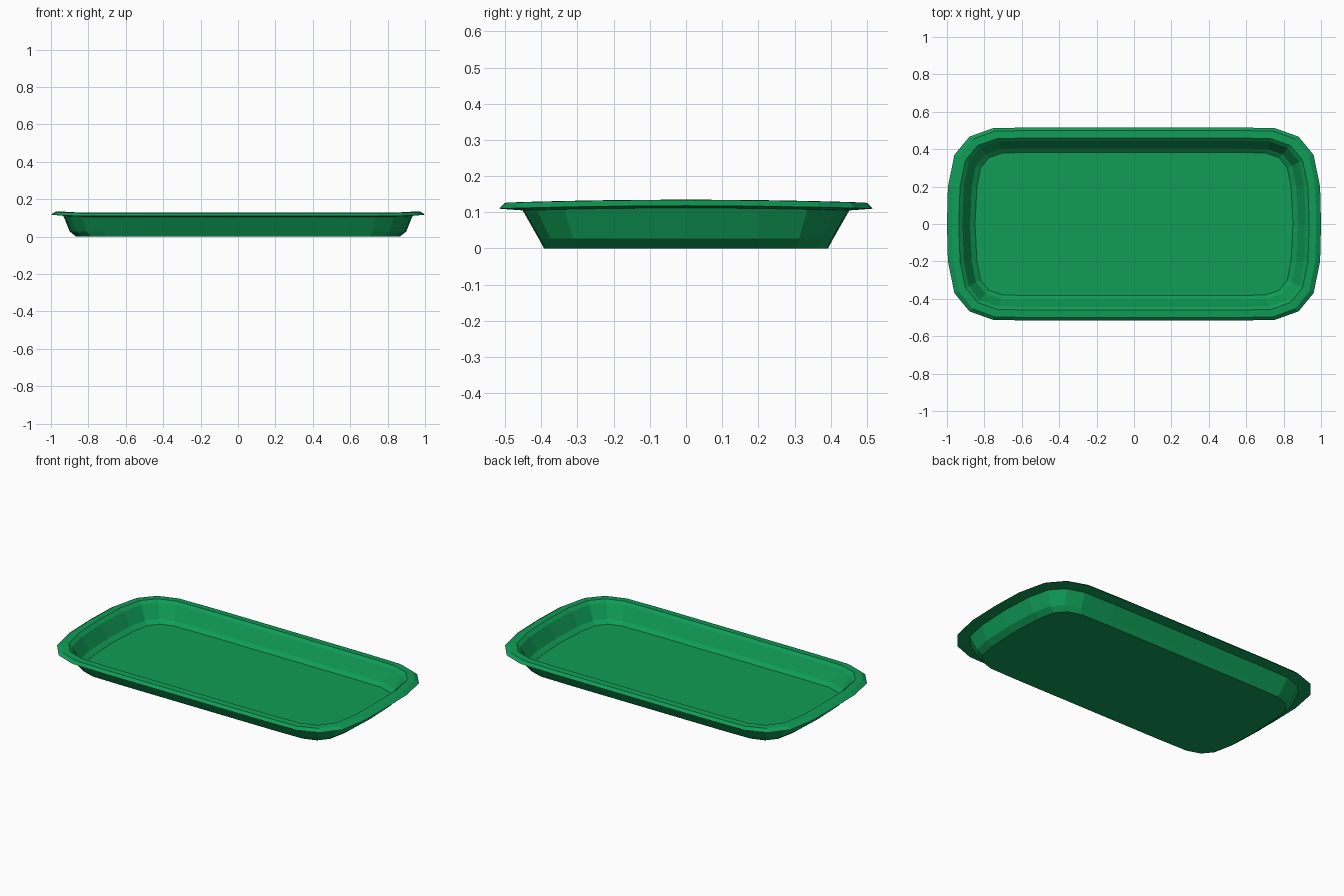
import bpy, bmesh

if "Cube" in bpy.data.objects:
    bpy.data.objects.remove(bpy.data.objects["Cube"])

# Quarter outlines: outer rim edge and inner floor edge, end centre to side centre
RIM = [(1.0, 0), (0.995, 0.2), (0.96, 0.37), (0.88, 0.467), (0.755, 0.512), (0.53, 0.517), (0, 0.517)]
FLOOR = [(0.85, 0), (0.84, 0.2), (0.82, 0.3), (0.775, 0.355), (0.70, 0.38), (0.50, 0.383), (0, 0.383)]

# Cross-section: inset along x, inset along y (0 = rim edge, 1 = floor edge), height, end lift
SECTION = [
    (0.90, 0.93, 0.0, 0.0),       # underside
    (0.67, 0.82, 0.027, 0.0),     # lower outer bevel
    (0.44, 0.49, 0.105, 0.007),   # top of outer wall
    (0.0, 0.0, 0.110, 0.008),     # rim edge
    (0.17, 0.12, 0.126, 0.008),   # rim shoulder
    (0.42, 0.42, 0.128, 0.007),   # inner rim lip
    (0.55, 0.54, 0.112, 0.006),   # top of inner wall
    (0.82, 0.84, 0.036, 0.0),     # lower inner wall
    (1.0, 1.0, 0.016, 0.0),       # floor
]


def outline(tx, ty):
    q = [(a[0] + (b[0] - a[0]) * tx, a[1] + (b[1] - a[1]) * ty) for a, b in zip(RIM, FLOOR)]
    half = q + [(-x, y) for x, y in q[-2::-1]]
    return half + [(x, -y) for x, y in half[-2:0:-1]]


green = bpy.data.materials.new("green plastic")
green.diffuse_color = (0.005, 0.335, 0.095, 1)
green.use_nodes = True
green.node_tree.nodes["Principled BSDF"].inputs["Base Color"].default_value = green.diffuse_color

# Tray: loft the outlines along the cross-section, then cap floor and underside
bm = bmesh.new()
rings = []
for tx, ty, z, lift in SECTION:
    pts = outline(tx, ty)
    hy = max(y for _, y in pts)
    rings.append([bm.verts.new((x, y, z + lift * (1 - (y / hy) ** 2))) for x, y in pts])
for a, b in zip(rings, rings[1:]):
    n = len(a)
    for i in range(n):
        j = (i + 1) % n
        bm.faces.new((a[i], a[j], b[j], b[i]))
bm.faces.new(rings[0][::-1])
bm.faces.new(rings[-1])
bmesh.ops.recalc_face_normals(bm, faces=bm.faces)

mesh = bpy.data.meshes.new("tray")
bm.to_mesh(mesh)
bm.free()
mesh.materials.append(green)
bpy.context.collection.objects.link(bpy.data.objects.new("tray", mesh))
